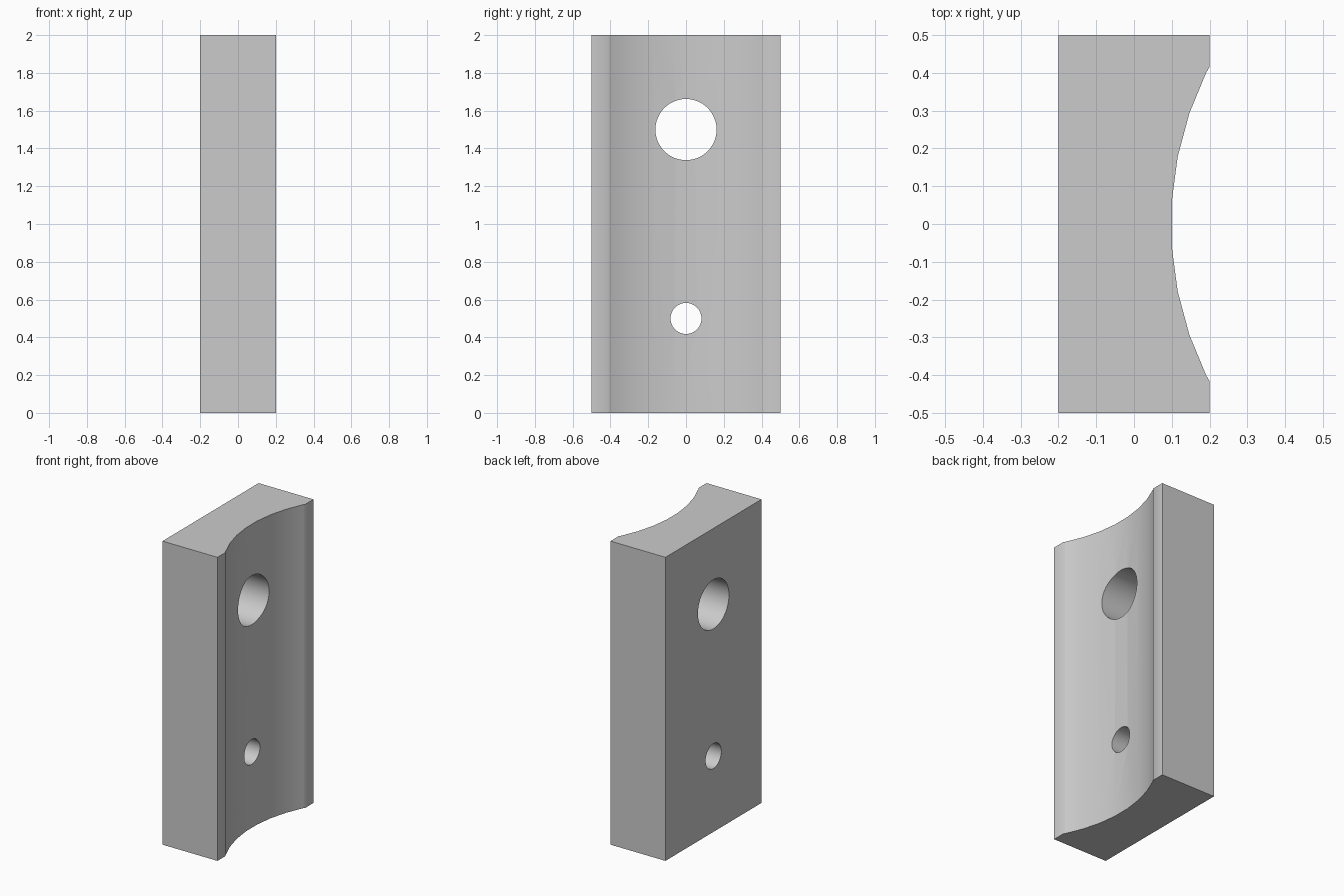
import bpy
import bmesh
from math import sin, cos, radians

default = bpy.data.objects.get("Cube")
if default:
    bpy.data.objects.remove(default, do_unlink=True)

HALF_X, HALF_Y, HEIGHT = 0.2, 0.5, 2.0

grey = bpy.data.materials.new("light_grey")
grey.use_nodes = True
colour = (0.6, 0.6, 0.6, 1)
grey.diffuse_color = colour
grey.node_tree.nodes["Principled BSDF"].inputs["Base Color"].default_value = colour

# Block outline: rectangle with a shallow arc taken out of the +x side
radius, centre_x = 0.91, 1.008
arc = [(centre_x - radius * cos(radians(a)), radius * sin(radians(a)))
       for a in (3.75 + 7.5 * i for i in range(4))]
half = arc + [(HALF_X, 0.415), (HALF_X, HALF_Y), (-HALF_X, HALF_Y)]
outline = half + [(x, -y) for x, y in reversed(half)]

bm = bmesh.new()
base = bm.faces.new([bm.verts.new((x, y, 0)) for x, y in outline])
extruded = bmesh.ops.extrude_face_region(bm, geom=[base])["geom"]
top = [v for v in extruded if isinstance(v, bmesh.types.BMVert)]
bmesh.ops.translate(bm, verts=top, vec=(0, 0, HEIGHT))
bmesh.ops.recalc_face_normals(bm, faces=bm.faces)
mesh = bpy.data.meshes.new("grooved_block")
bm.to_mesh(mesh)
bm.free()
block = bpy.data.objects.new("grooved_block", mesh)
bpy.context.collection.objects.link(block)
mesh.materials.append(grey)


def drill(name, z, r):
    """Cut a round hole through the block along x."""
    bpy.ops.mesh.primitive_cylinder_add(vertices=48, radius=r, depth=1,
                                        location=(0, 0, z),
                                        rotation=(0, radians(90), 0))
    cutter = bpy.context.object
    cutter.name = name
    cutter.data.materials.append(grey)
    mod = block.modifiers.new(name, "BOOLEAN")
    mod.operation = "DIFFERENCE"
    mod.solver = "EXACT"
    mod.object = cutter
    bpy.ops.object.select_all(action="DESELECT")
    block.select_set(True)
    bpy.context.view_layer.objects.active = block
    bpy.ops.object.modifier_apply(modifier=name)
    bpy.data.objects.remove(cutter, do_unlink=True)


# Large upper hole and small lower hole
drill("upper_hole_cutter", 1.5, 0.162)
drill("lower_hole_cutter", 0.5, 0.082)

# Smooth groove and bores, crisp outer edges
bpy.ops.object.shade_smooth_by_angle(angle=radians(35))
